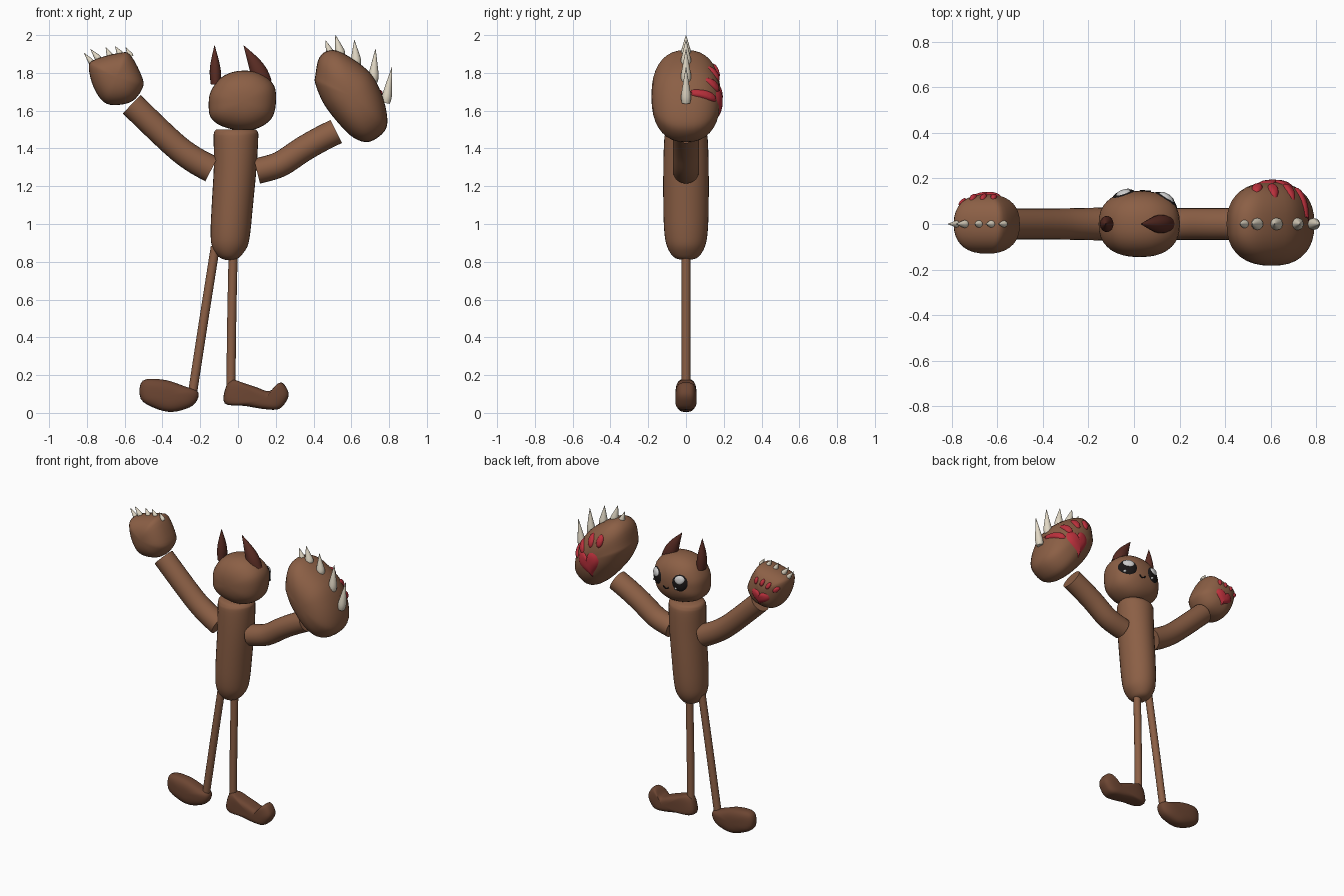
import bpy, bmesh, math
from mathutils import Vector
from mathutils.bvhtree import BVHTree

if "Cube" in bpy.data.objects:
    bpy.data.objects.remove(bpy.data.objects["Cube"])


def mat(name, rgb):
    m = bpy.data.materials.new(name)
    m.diffuse_color = (*rgb, 1)
    m.use_nodes = True
    m.node_tree.nodes["Principled BSDF"].inputs["Base Color"].default_value = m.diffuse_color
    return m


FUR = mat("fur", (0.26, 0.115, 0.06))
FOOT = mat("foot_brown", (0.15, 0.06, 0.032))
HORN = mat("horn", (0.10, 0.025, 0.017))
CLAW = mat("claw", (0.75, 0.68, 0.55))
RED = mat("pad_red", (0.5, 0.03, 0.045))
BLACK = mat("black", (0.01, 0.008, 0.008))
WHITE = mat("white", (0.9, 0.9, 0.9))
surfaces = {}


def finish(name, verts, faces, material, closed=True):
    bm = bmesh.new()
    vs = [bm.verts.new(v) for v in verts]
    for f in faces:
        bm.faces.new([vs[i] for i in f])
    bm.normal_update()
    if closed:
        bmesh.ops.recalc_face_normals(bm, faces=bm.faces[:])
    elif sum(f.normal.y for f in bm.faces) < 0:
        bmesh.ops.reverse_faces(bm, faces=bm.faces[:])
    surfaces[name] = BVHTree.FromBMesh(bm)
    me = bpy.data.meshes.new(name)
    bm.to_mesh(me)
    bm.free()
    ob = bpy.data.objects.new(name, me)
    bpy.context.collection.objects.link(ob)
    me.materials.append(material)
    bpy.ops.object.select_all(action='DESELECT')
    ob.select_set(True)
    bpy.context.view_layer.objects.active = ob
    bpy.ops.object.shade_smooth_by_angle(angle=math.radians(45))


def spline(pts, closed, sub):
    """Catmull-Rom through points of any dimension."""
    n, out = len(pts), []
    pts = [Vector(p) for p in pts]
    get = (lambda i: pts[i % n]) if closed else (lambda i: pts[min(max(i, 0), n - 1)])
    for i in range(n if closed else n - 1):
        a, b, c, d = (get(i + k) for k in (-1, 0, 1, 2))
        for s in range(sub):
            t = s / sub
            out.append(0.5 * (2 * b + (c - a) * t + (2 * a - 5 * b + 4 * c - d) * t * t
                              + (3 * b - a - 3 * c + d) * t ** 3))
    return out if closed else out + [pts[-1]]


def bridge(rings, n):
    return [(r * n + i, r * n + (i + 1) % n, (r + 1) * n + (i + 1) % n, (r + 1) * n + i)
            for r in range(rings - 1) for i in range(n)]


def tube(name, path, material, sides=24, sub=4):
    """Loft along (x, z, in-plane radius, y radius) stations with flat ends."""
    st = spline(path, False, sub)
    verts = []
    for i, (x, z, rx, ry) in enumerate(st):
        a, b = st[max(i - 1, 0)], st[min(i + 1, len(st) - 1)]
        tx, tz = Vector((b[0] - a[0], b[1] - a[1])).normalized()
        for k in range(sides):
            u = 2 * math.pi * k / sides
            verts.append((x + tz * rx * math.cos(u), ry * math.sin(u), z - tx * rx * math.cos(u)))
    last = len(verts) - sides
    faces = bridge(len(st), sides) + [tuple(range(sides)), tuple(range(last, last + sides))]
    finish(name, verts, faces, material)


def inflate(name, outline, centre, depth, material, e=0.85, rings=18):
    """Puff a front outline into a rounded solid of the given half depth."""
    o, c = spline(outline, True, 4), Vector(centre)
    n, verts = len(o), []
    for r in range(1, rings):
        t = math.pi * (r / rings - 0.5)
        y = depth * math.copysign(abs(math.sin(t)) ** e, t)
        for p in o:
            q = c + (p - c) * math.cos(t) ** e
            verts.append((q.x, y, q.y))
    m = len(verts)
    verts += [(c.x, -depth, c.y), (c.x, depth, c.y)]
    faces = bridge(rings - 1, n)
    for i in range(n):
        faces += [(m, i, (i + 1) % n), (m + 1, m - n + i, m - n + (i + 1) % n)]
    finish(name, verts, faces, material)


def project(target, x, z, lift):
    tree = surfaces[target]
    hit, nor = tree.ray_cast(Vector((x, 2, z)), Vector((0, -1, 0)))[:2]
    if hit is None:
        hit, nor = tree.find_nearest(Vector((x, 0.03, z)))[:2]
    return hit + nor * lift


def patch(name, target, centre, size, material, lift=0.01, turn=0.0, heart=False, n=32):
    """Domed patch (ellipse or heart) laid on the +y side of a target."""
    verts, R = [project(target, *centre, lift)], 6
    for r in range(1, R + 1):
        for k in range(n):
            t = 2 * math.pi * k / n
            u, v = math.sin(t), math.cos(t)
            if heart:
                u = u ** 3
                v = (13 * v - 5 * math.cos(2 * t) - 2 * math.cos(3 * t) - math.cos(4 * t)) / 15
            u, v = u * size[0] * r / R, v * size[1] * r / R
            x = centre[0] + u * math.cos(turn) - v * math.sin(turn)
            z = centre[1] + u * math.sin(turn) + v * math.cos(turn)
            verts.append(project(target, x, z, lift * (1 - 1.2 * (r / R) ** 4)))
    faces = [(0, 1 + k, 1 + (k + 1) % n) for k in range(n)]
    faces += [tuple(i + 1 for i in f) for f in bridge(R, n)]
    finish(name, verts, faces, material, closed=False)


# torso and head
tube("body", [(-.045, .81, .02, .02), (-.045, .825, .055, .065), (-.045, .88, .093, .1),
              (-.04, .96, .105, .115), (-.03, 1.1, .109, .12), (-.015, 1.3, .113, .12),
              (-.011, 1.45, .118, .115), (-.011, 1.485, .116, .105), (-.011, 1.5, .105, .09)], FUR, 32)
inflate("head", [(-.155, 1.63), (-.145, 1.70), (-.09, 1.775), (0, 1.81), (.11, 1.80), (.19, 1.735),
                 (.2, 1.635), (.175, 1.555), (.10, 1.505), (.01, 1.495), (-.09, 1.52),
                 (-.145, 1.565)], (.025, 1.65), .145, FUR)

# horns
tube("left_horn", [(-.118, 1.74, .026, .035), (-.12, 1.80, .03, .035), (-.122, 1.86, .022, .026),
                   (-.124, 1.945, .001, .001)], HORN, 16)
tube("right_horn", [(.13, 1.745, .05, .04), (.112, 1.80, .046, .04), (.082, 1.86, .032, .028),
                    (.03, 1.945, .001, .001)], HORN, 16)

# arms
tube("left_arm", [(-.14, 1.29, .072, .072), (-.24, 1.345, .07, .07), (-.35, 1.43, .068, .068),
                  (-.563, 1.634, .068, .068)], FUR)
tube("right_arm", [(.10, 1.28, .068, .07), (.22, 1.315, .068, .07), (.335, 1.39, .068, .07),
                   (.43, 1.445, .068, .07), (.52, 1.49, .068, .07)], FUR)

# legs and feet
tube("left_leg", [(-.12, .88, .024, .024), (-.18, .5, .024, .024), (-.24, .11, .024, .024)], FUR, 16)
tube("right_leg", [(-.025, .88, .024, .024), (-.033, .5, .024, .024), (-.038, .11, .024, .024)], FUR, 16)
inflate("left_foot", [(-.505, .17), (-.39, .175), (-.28, .14), (-.215, .115), (-.215, .07),
                      (-.255, .03), (-.35, .005), (-.44, .025), (-.515, .075)],
        (-.37, .09), .056, FOOT, .7)
inflate("right_foot", [(-.07, .05), (-.065, .135), (-.03, .175), (.025, .16), (.10, .135), (.165, .115),
                       (.21, .155), (.24, .155), (.268, .105), (.255, .06), (.215, .02), (.14, .02),
                       (.035, .037)], (.14, .07), .056, FOOT, .6)

# hands
inflate("left_hand", [(-.79, 1.83), (-.76, 1.87), (-.63, 1.905), (-.57, 1.895), (-.505, 1.77),
                      (-.51, 1.71), (-.56, 1.65), (-.64, 1.63), (-.71, 1.645), (-.765, 1.725)],
        (-.645, 1.775), .13, FUR)
inflate("right_hand", [(.41, 1.79), (.43, 1.88), (.485, 1.92), (.565, 1.9), (.695, 1.805), (.76, 1.69),
                       (.79, 1.565), (.775, 1.49), (.695, 1.435), (.615, 1.455), (.535, 1.53),
                       (.455, 1.635), (.41, 1.74)], (.605, 1.675), .183, FUR)

# claws: base x, base z, tip x, tip z, radius
claws = {
    "left": [(-.77, 1.85, -.815, 1.905, .015), (-.735, 1.87, -.78, 1.925, .017),
             (-.675, 1.885, -.70, 1.935, .016), (-.62, 1.895, -.65, 1.94, .016),
             (-.565, 1.885, -.595, 1.935, .015)],
    "right": [(.49, 1.90, .463, 1.973, .019), (.545, 1.89, .516, 2.0, .026),
              (.627, 1.84, .616, 1.974, .027), (.715, 1.75, .728, 1.926, .027),
              (.782, 1.64, .815, 1.83, .026)]}
for side, rows in claws.items():
    for i, (bx, bz, tx, tz, r) in enumerate(rows):
        tube(f"{side}_claw_{i + 1}", [(bx, bz, r * .85, r * .85),
                                      (bx + (tx - bx) * .2, bz + (tz - bz) * .2, r, r),
                                      (bx + (tx - bx) * .6, bz + (tz - bz) * .6, r * .55, r * .55),
                                      (tx, tz, .001, .001)], CLAW, 12)

# palm and finger pads
patch("right_palm_pad", "right_hand", (.615, 1.65), (.085, .095), RED, .012, -.2, True)
patch("left_palm_pad", "left_hand", (-.645, 1.735), (.07, .055), RED, .012, .2, True)
for i, (x, z, a) in enumerate([(.54, 1.81, .1), (.61, 1.795, -.1), (.68, 1.735, -.4), (.735, 1.68, -.8)]):
    patch(f"right_finger_pad_{i + 1}", "right_hand", (x, z), (.024, .042), RED, .012, a)
for i, (x, z) in enumerate([(-.615, 1.835), (-.66, 1.832), (-.705, 1.822), (-.75, 1.80)]):
    patch(f"left_finger_pad_{i + 1}", "left_hand", (x, z), (.014, .024), RED, .01, .2 + i * .15)

# eyes with highlights
for side, x in (("left", -.045), ("right", .14)):
    patch(f"{side}_eye", "head", (x, 1.67), (.052, .058), BLACK, .010)
    patch(f"{side}_eye_shine", "head", (x, 1.69), (.036, .032), WHITE, .016)
    patch(f"{side}_eye_glint", "head", (x + .02, 1.635), (.010, .010), WHITE, .014, n=16)

# smile
cu = bpy.data.curves.new("smile", 'CURVE')
cu.dimensions = '3D'
cu.bevel_depth = .004
sp = cu.splines.new('POLY')
sp.points.add(10)
for i, p in enumerate(sp.points):
    u = i / 5 - 1
    p.co = (*project("head", .05 + u * .022, 1.613 + .014 * u * u, .002), 1)
cu.materials.append(BLACK)
bpy.context.collection.objects.link(bpy.data.objects.new("smile", cu))
